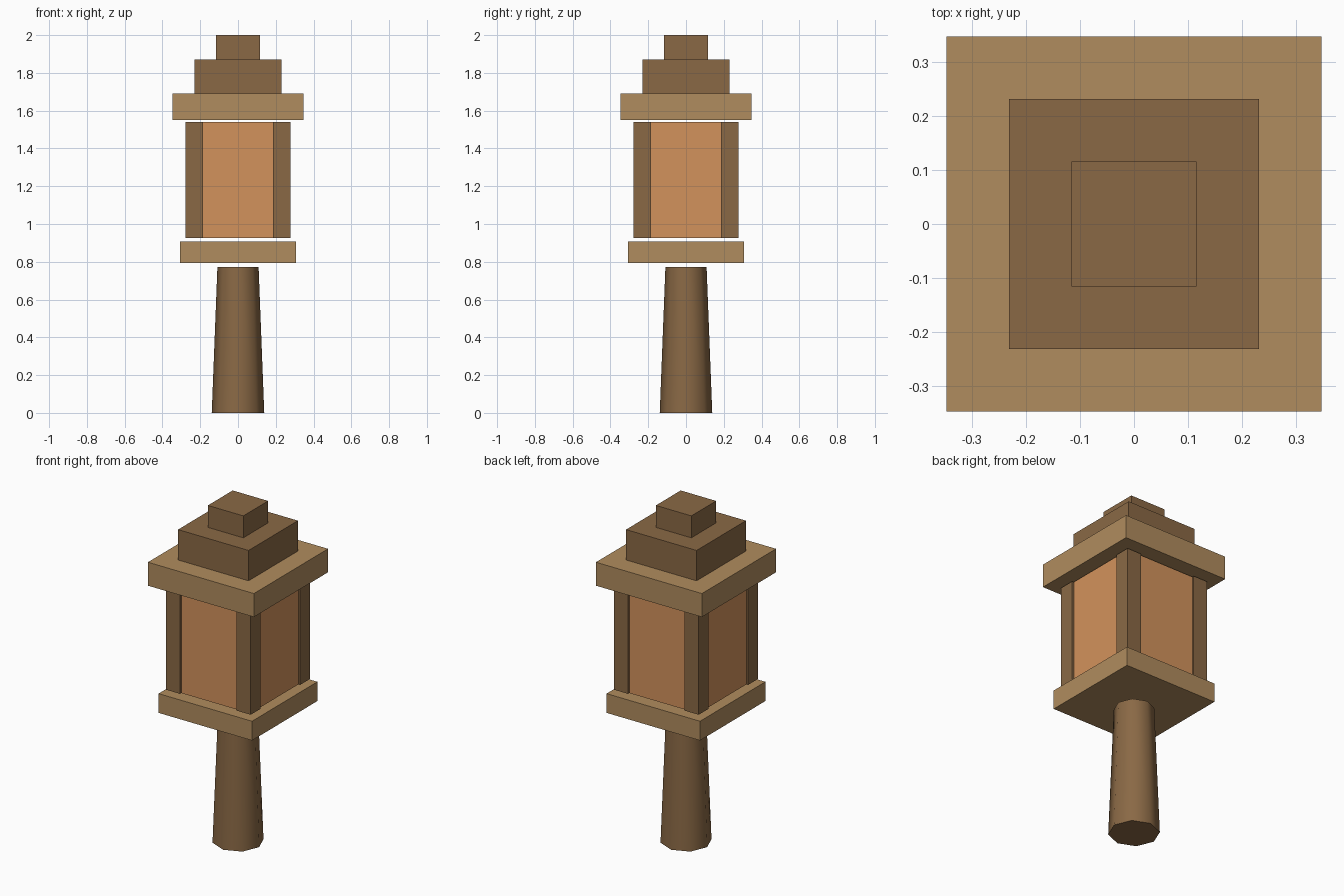
import bpy
import math

if "Cube" in bpy.data.objects:
    bpy.data.objects.remove(bpy.data.objects["Cube"])


def material(name, rgb):
    mat = bpy.data.materials.new(name)
    mat.diffuse_color = (*rgb, 1.0)
    mat.use_nodes = True
    mat.node_tree.nodes["Principled BSDF"].inputs["Base Color"].default_value = mat.diffuse_color
    return mat


DARK = material("dark_wood", (0.254, 0.141, 0.06))
TAN = material("light_wood", (0.434, 0.262, 0.112))
GLOW = material("amber_pane", (0.651, 0.291, 0.107))


def block(name, half, z0, z1, mat, x=0.0, y=0.0):
    """Square block with a given half width between two heights."""
    bpy.ops.mesh.primitive_cube_add(size=1, location=(x, y, (z0 + z1) / 2))
    ob = bpy.context.object
    ob.name = name
    ob.scale = (2 * half, 2 * half, z1 - z0)
    bpy.ops.object.transform_apply(location=False, rotation=False, scale=True)
    ob.data.materials.append(mat)
    return ob


# Tapered eight-sided stand, smooth around its sides
bpy.ops.mesh.primitive_cone_add(vertices=8, radius1=0.139, radius2=0.109,
                                depth=0.772, location=(0, 0, 0.386))
stand = bpy.context.object
stand.name = "stand"
stand.data.materials.append(DARK)
bpy.ops.object.shade_smooth_by_angle(angle=math.radians(50))

# Base plate and light box
block("base_plate", 0.306, 0.793, 0.907, TAN)
block("light_box", 0.266, 0.927, 1.541, GLOW)

# Four corner posts standing slightly proud of the panes
for sx, side in ((-1, "left"), (1, "right")):
    for sy, end in ((-1, "front"), (1, "back")):
        block(f"{end}_{side}_post", 0.046, 0.927, 1.541, DARK,
              sx * 0.2315, sy * 0.2315)

# Stepped roof
block("roof_eave", 0.347, 1.551, 1.69, TAN)
block("roof_tier", 0.231, 1.69, 1.87, DARK)
block("roof_cap", 0.116, 1.87, 2.0, DARK)
